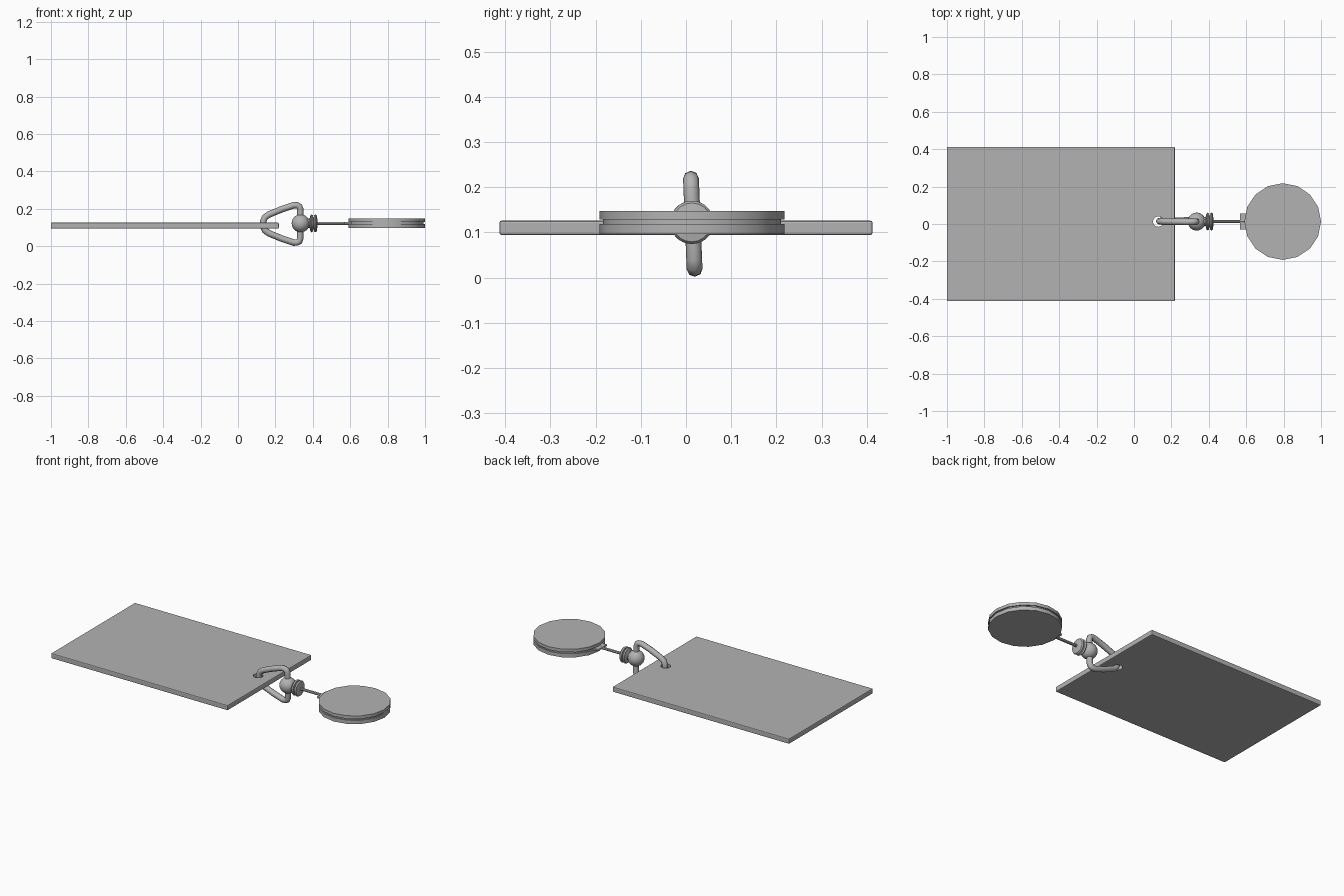
import bpy, bmesh, math
from mathutils import Vector

if "Cube" in bpy.data.objects:
    bpy.data.objects.remove(bpy.data.objects["Cube"])

CY, CZ = 0.013, 0.122   # axis of the clip and reel


def smooth(obj, angle=40):
    bpy.ops.object.select_all(action='DESELECT')
    obj.select_set(True)
    bpy.context.view_layer.objects.active = obj
    bpy.ops.object.shade_smooth_by_angle(angle=math.radians(angle))


def box(name, lo, hi, bevel=0.0):
    lo, hi = Vector(lo), Vector(hi)
    bpy.ops.mesh.primitive_cube_add(size=1, location=(lo + hi) / 2)
    obj = bpy.context.object
    obj.name = name
    obj.scale = hi - lo
    bpy.ops.object.transform_apply(location=False, rotation=False, scale=True)
    if bevel:
        mod = obj.modifiers.new("bevel", 'BEVEL')
        mod.width = bevel
        mod.segments = 2
    return obj


def cylinder(name, x, y, z0, z1, r, sides):
    bpy.ops.mesh.primitive_cylinder_add(vertices=sides, radius=r, depth=z1 - z0,
                                        location=(x, y, (z0 + z1) / 2))
    obj = bpy.context.object
    obj.name = name
    smooth(obj)
    return obj


def lathe_x(name, profile, sides):
    """Revolve (x, radius) points about the clip axis."""
    bm = bmesh.new()
    rings = []
    for x, r in profile:
        rings.append([bm.verts.new((x, CY + r * math.cos(a), CZ + r * math.sin(a)))
                      for a in (2 * math.pi * i / sides for i in range(sides))])
    for a, b in zip(rings, rings[1:]):
        for i in range(sides):
            j = (i + 1) % sides
            bm.faces.new((a[i], a[j], b[j], b[i]))
    bm.faces.new(rings[0])
    bm.faces.new(rings[-1])
    bmesh.ops.recalc_face_normals(bm, faces=bm.faces)
    mesh = bpy.data.meshes.new(name)
    bm.to_mesh(mesh)
    bm.free()
    obj = bpy.data.objects.new(name, mesh)
    bpy.context.collection.objects.link(obj)
    smooth(obj)
    return obj


# Card with a punched hole
card = box("card", (-1, -0.413, 0.094), (0.218, 0.413, 0.126), 0.005)
punch = cylinder("hole_cutter", 0.13, CY, 0.0, 0.25, 0.028, 24)
punch.hide_render = True
punch.hide_viewport = True
cut = card.modifiers.new("hole", 'BOOLEAN')
cut.operation = 'DIFFERENCE'
cut.solver = 'EXACT'
cut.object = punch

# Wire loop threaded through the hole, both ends entering the ball
half = [(0.333, 0.03), (0.333, 0.078), (0.328, 0.093), (0.317, 0.099), (0.298, 0.100),
        (0.235, 0.079), (0.165, 0.050), (0.144, 0.035), (0.135, 0.015)]
path = half + [(x, -z) for x, z in reversed(half)]
wire = bpy.data.curves.new("wire_loop", 'CURVE')
wire.dimensions = '3D'
wire.bevel_depth = 0.0175
wire.bevel_resolution = 2
wire.use_fill_caps = True
spline = wire.splines.new('POLY')
spline.points.add(len(path) - 1)
for p, (x, z) in zip(spline.points, path):
    p.co = (x, CY + 0.002 - z * 0.04, 0.119 + z, 1)
loop = bpy.data.objects.new("wire_loop", wire)
bpy.context.collection.objects.link(loop)
bpy.ops.object.select_all(action='DESELECT')
loop.select_set(True)
bpy.context.view_layer.objects.active = loop
bpy.ops.object.convert(target='MESH')
smooth(bpy.context.object, 50)

# Swivel ball
bpy.ops.mesh.primitive_uv_sphere_add(segments=24, ring_count=14, radius=0.048,
                                     location=(0.335, CY, CZ))
ball = bpy.context.object
ball.name = "swivel_ball"
smooth(ball)

# Two rounded collars on a short neck
collars = [(0.36, 0.025), (0.382, 0.025)]
for c in (0.394, 0.414):
    collars += [(c - 0.009, 0.03), (c - 0.007, 0.043), (c, 0.048),
                (c + 0.007, 0.043), (c + 0.009, 0.03)]
lathe_x("swivel_collars", collars + [(0.426, 0.012)], 20)

# Cord and flat cord guide
lathe_x("cord", [(0.42, 0.0085), (0.6, 0.0085)], 8)
box("cord_guide", (0.566, CY - 0.042, 0.118), (0.61, CY + 0.042, 0.128))

# Reel: two faceted shells with a recessed core between them
RX, RY = 0.795, CY
cylinder("reel_lower_shell", RX, RY, 0.096, 0.119, 0.205, 16)
cylinder("reel_core", RX, RY, 0.117, 0.130, 0.197, 16)
cylinder("reel_upper_shell", RX, RY, 0.128, 0.147, 0.205, 16)

# Darker grey throughout
grey = bpy.data.materials.new("dark_grey")
grey.diffuse_color = (0.45, 0.45, 0.45, 1)
grey.use_nodes = True
grey.node_tree.nodes["Principled BSDF"].inputs["Base Color"].default_value = grey.diffuse_color
for obj in bpy.context.scene.objects:
    if obj.type == 'MESH':
        obj.data.materials.clear()
        obj.data.materials.append(grey)
